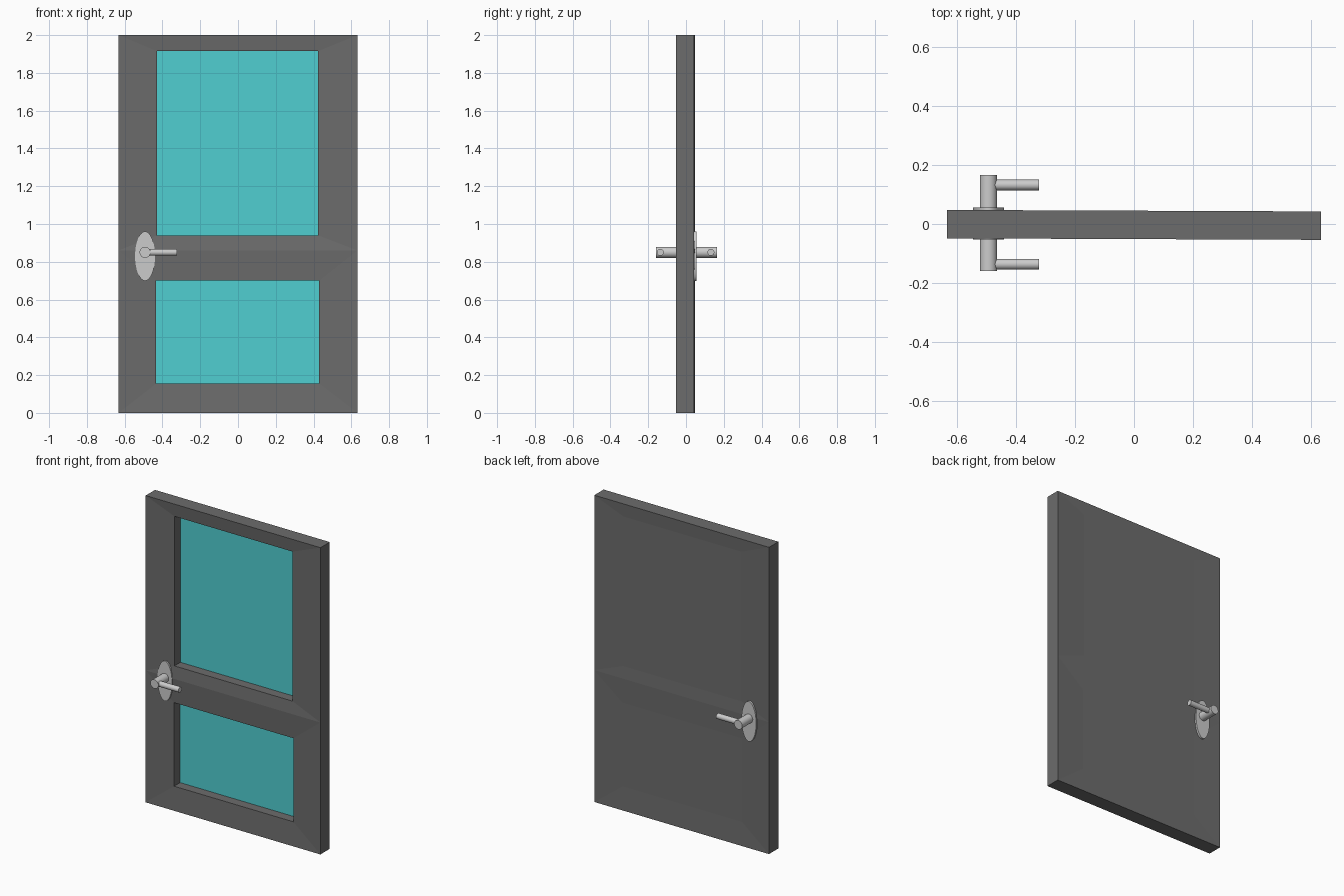
import bpy, bmesh, math
from mathutils import Matrix

if "Cube" in bpy.data.objects:
    bpy.data.objects.remove(bpy.data.objects["Cube"])


def material(name, color):
    m = bpy.data.materials.new(name)
    m.diffuse_color = color
    m.use_nodes = True
    m.node_tree.nodes["Principled BSDF"].inputs["Base Color"].default_value = m.diffuse_color
    return m


dark = material("dark_frame", (0.15, 0.15, 0.15, 1))
teal = material("teal_panel", (0.08, 0.62, 0.64, 1))

HALF, MID, TOP = 0.632, 0.86, 2.0
FRONT, BACK = -0.051, 0.045      # outer faces of the slab
LIP, FLOOR, BACK_IN = -0.042, 0.02, 0.040  # sunk edges, teal panel, back field


def rect(x0, x1, z0, z1, y):
    # slab leans very slightly in plan
    return [(x, y - 0.004 * x, z) for x, z in ((x0, z0), (x1, z0), (x1, z1), (x0, z1))]


# Door slab: two mitred bays, recessed teal panels in front, shallow fields behind
bm = bmesh.new()


def face(points, mat=0):
    f = bm.faces.new([bm.verts.new(p) for p in points])
    f.material_index = mat


def ring(a, b, skip=()):
    for i in range(4):
        if i not in skip:
            j = (i + 1) % 4
            face((a[i], a[j], b[j], b[i]))


# (bay bottom, bay top, panel x0, x1, z0, z1, side shared with the other bay)
for z0, z1, px0, px1, pz0, pz1, shared in (
        (0, MID, -0.433, 0.43, 0.155, 0.70, 2),
        (MID, TOP, -0.43, 0.424, 0.94, 1.915, 0)):
    outer_f = rect(-HALF, HALF, z0, z1, FRONT)
    outer_b = rect(-HALF, HALF, z0, z1, BACK)
    lip = rect(px0, px1, pz0, pz1, LIP)
    floor = rect(px0, px1, pz0, pz1, FLOOR)
    field = rect(px0, px1, pz0, pz1, BACK_IN)
    ring(outer_f, lip)
    ring(lip, floor)
    face(floor, 1)
    ring(outer_b, field)
    face(field)
    ring(outer_f, outer_b, (shared,))
bmesh.ops.remove_doubles(bm, verts=bm.verts, dist=1e-5)
bmesh.ops.recalc_face_normals(bm, faces=bm.faces)
mesh = bpy.data.meshes.new("door_slab")
bm.to_mesh(mesh)
bm.free()
mesh.materials.append(dark)
mesh.materials.append(teal)
bpy.context.collection.objects.link(bpy.data.objects.new("door_slab", mesh))


def rod(name, radius, length, center, axis, stretch=1.0):
    rot = (math.pi / 2, 0, 0) if axis == "y" else (0, math.pi / 2, 0)
    bpy.ops.mesh.primitive_cylinder_add(vertices=32, radius=radius, depth=length,
                                        location=center, rotation=rot)
    o = bpy.context.object
    o.name = name
    o.scale.y = stretch  # local y is world z for rods along y
    bpy.ops.object.transform_apply(location=False, rotation=True, scale=True)
    bpy.ops.object.shade_smooth_by_angle(angle=math.radians(35))


# Handle set: oval plate through the slab, spindle and a lever on each face
HX, HZ = -0.492, 0.85
rod("oval_plate", 0.053, 0.108, (HX, 0.002, 0.83), "y", 0.131 / 0.053)
rod("spindle", 0.029, 0.324, (HX, 0.003, HZ), "y")
for name, y in (("front_lever", -0.136), ("back_lever", 0.132)):
    rod(name, 0.018, 0.165, (-0.4045, y, HZ), "x")
